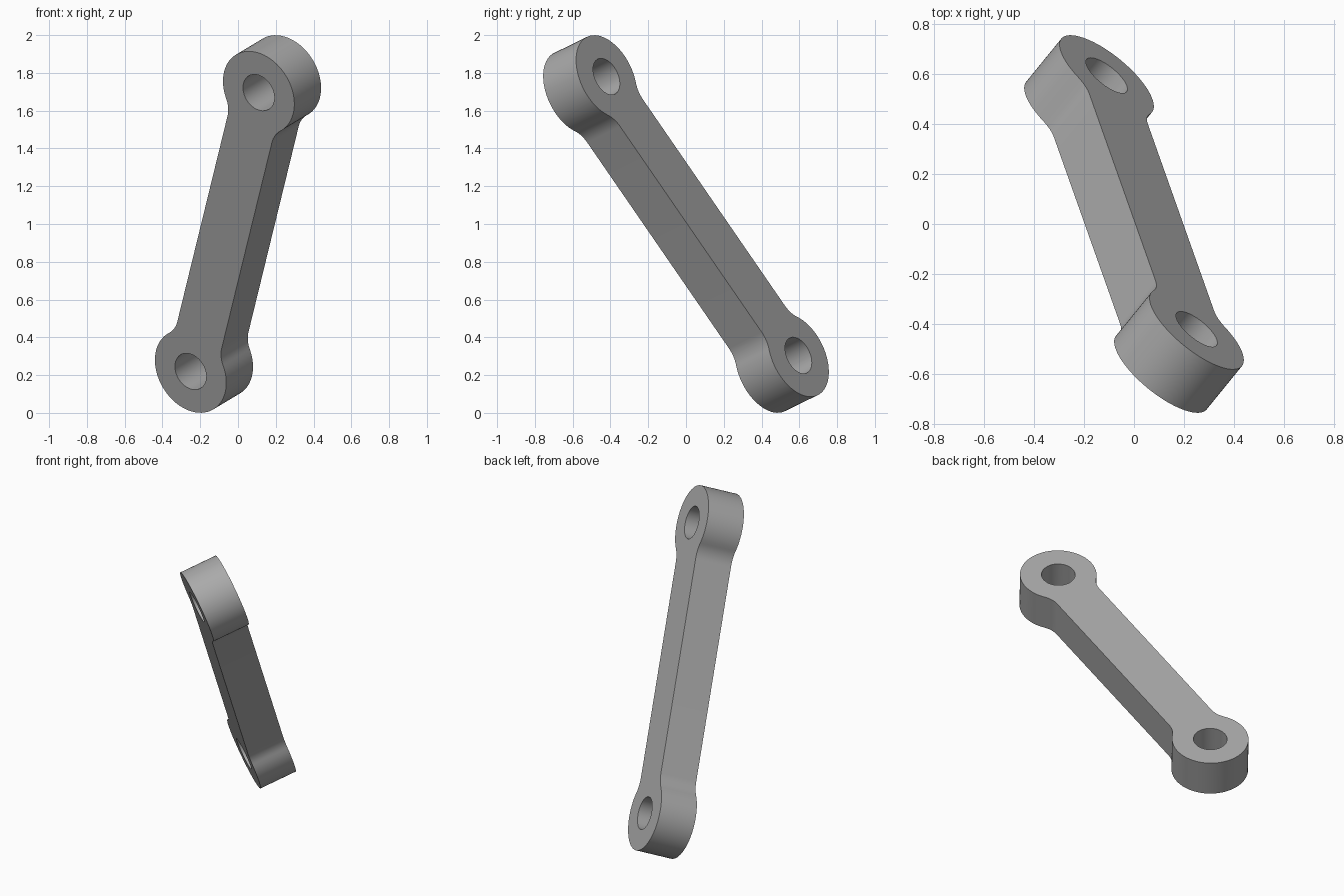
import bpy, bmesh
from math import sin, cos, pi, atan2, sqrt
from mathutils import Matrix, Vector

cube = bpy.data.objects.get("Cube")
if cube:
    bpy.data.objects.remove(cube)

HALF = 0.914        # half distance between the two bores
RING, BORE = 0.234, 0.103
BAR = 0.15          # half width of the bar
FILLET = 0.15
THICK = 0.24


def arc(cx, cy, r, a0, a1, n):
    return [Vector((cx + r * cos(a0 + (a1 - a0) * i / n),
                    cy + r * sin(a0 + (a1 - a0) * i / n), 0)) for i in range(n + 1)]


# Outline: one rounded eye with its two fillets, then the same turned half round
reach = sqrt((RING + FILLET) ** 2 - (BAR + FILLET) ** 2)
lean = atan2(BAR + FILLET, reach)
fx, fy = HALF - reach, BAR + FILLET
end = (arc(fx, -fy, FILLET, pi / 2, lean, 8)
       + arc(HALF, 0, RING, lean - pi, pi - lean, 48)[1:]
       + arc(fx, fy, FILLET, -lean, -pi / 2, 8)[1:])
outline = end + [-p for p in end]
bores = [arc(s * HALF, 0, BORE, 0, 2 * pi, 40)[:-1] for s in (-1, 1)]

# Fill the outline around the bores and extrude it
bm = bmesh.new()
for loop in [outline] + bores:
    verts = [bm.verts.new(p - Vector((0, 0, THICK / 2))) for p in loop]
    for a, b in zip(verts, verts[1:] + verts[:1]):
        bm.edges.new((a, b))
bmesh.ops.triangle_fill(bm, use_beauty=True, use_dissolve=False, edges=bm.edges[:],
                        normal=(0, 0, 1))
res = bmesh.ops.extrude_face_region(bm, geom=bm.faces[:], use_keep_orig=True)
top = [g for g in res["geom"] if isinstance(g, bmesh.types.BMVert)]
bmesh.ops.translate(bm, verts=top, vec=(0, 0, THICK))
bmesh.ops.recalc_face_normals(bm, faces=bm.faces[:])

mesh = bpy.data.meshes.new("link_arm")
bm.to_mesh(mesh)
bm.free()

# Tilt the link in space
along = Vector((0.197, -0.5555, 0.807)).normalized()
normal = Vector((0.59, 0.725, 0.355))
normal = (normal - along * normal.dot(along)).normalized()
side = normal.cross(along)
turn = Matrix((along, side, normal)).transposed().to_4x4()
mesh.transform(Matrix.Translation((0, 0, 1)) @ turn)

# Plain grey metal
mat = bpy.data.materials.new("grey")
mat.use_nodes = True
grey = (0.4, 0.4, 0.4, 1)
mat.diffuse_color = grey
mat.node_tree.nodes["Principled BSDF"].inputs["Base Color"].default_value = grey
mesh.materials.append(mat)

link = bpy.data.objects.new("link_arm", mesh)
bpy.context.collection.objects.link(link)
bpy.ops.object.select_all(action="DESELECT")
link.select_set(True)
bpy.context.view_layer.objects.active = link
bpy.ops.object.shade_smooth_by_angle(angle=pi / 6)
